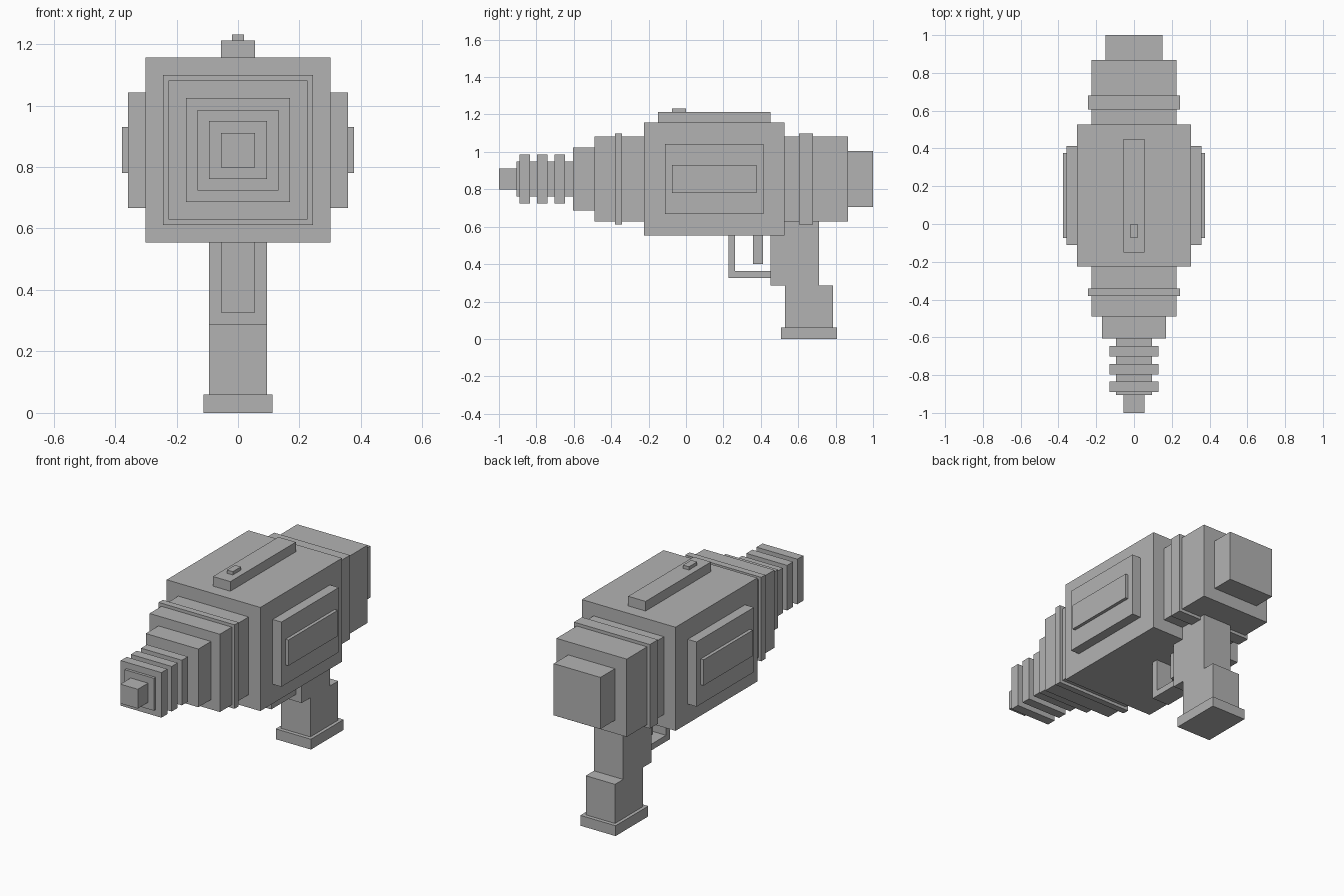
import bpy
import bmesh

cube = bpy.data.objects.get("Cube")
if cube:
    bpy.data.objects.remove(cube, do_unlink=True)

grey = bpy.data.materials.new("plain_grey")
grey.use_nodes = True
grey.diffuse_color = (0.45, 0.45, 0.45, 1)
grey.node_tree.nodes["Principled BSDF"].inputs["Base Color"].default_value = grey.diffuse_color

AXIS = 0.855  # height of the barrel centre line


def prism(name, half_width, outline):
    """Extrude a side outline of (y, z) points across x."""
    bm = bmesh.new()
    face = bm.faces.new([bm.verts.new((-half_width, y, z)) for y, z in outline])
    extruded = bmesh.ops.extrude_face_region(bm, geom=[face])["geom"]
    verts = [v for v in extruded if isinstance(v, bmesh.types.BMVert)]
    bmesh.ops.translate(bm, verts=verts, vec=(2 * half_width, 0, 0))
    bmesh.ops.recalc_face_normals(bm, faces=bm.faces)
    mesh = bpy.data.meshes.new(name)
    bm.to_mesh(mesh)
    bm.free()
    mesh.materials.append(grey)
    obj = bpy.data.objects.new(name, mesh)
    bpy.context.collection.objects.link(obj)
    return obj


def block(name, half_width, y0, y1, z0, z1):
    return prism(name, half_width, [(y0, z0), (y1, z0), (y1, z1), (y0, z1)])


def square(name, half, y0, y1):
    """Block with a square section around the barrel line."""
    return block(name, half, y0, y1, AXIS - half, AXIS + half)


# Body with stepped side panels
square("body", 0.301, -0.225, 0.526)
for side, sign in (("left", 1), ("right", -1)):
    for part, x0, x1, y0, y1, half_z in (("panel", 0.301, 0.358, -0.112, 0.414, 0.188),
                                         ("panel_ridge", 0.358, 0.377, -0.075, 0.376, 0.075)):
        panel = block(f"{side}_{part}", (x1 - x0) / 2, y0, y1, AXIS - half_z, AXIS + half_z)
        panel.location.x = sign * (x0 + x1) / 2

# Top rail and sight
block("top_rail", 0.056, -0.15, 0.451, 1.156, 1.212)
block("sight", 0.019, -0.075, 0, 1.212, 1.231)

# Stepped barrel
square("barrel_collar", 0.226, -0.489, -0.225)
square("collar_band", 0.244, -0.38, -0.342)
square("barrel_step", 0.169, -0.605, -0.489)
square("barrel_core", 0.094, -0.906, -0.605)
for i in range(3):
    y = -0.89 + i * 0.094
    square(f"barrel_ring_{i + 1}", 0.131, y, y + 0.055)
square("muzzle", 0.056, -1, -0.906)

# Rear section
square("rear_housing", 0.226, 0.526, 0.867)
square("rear_band", 0.244, 0.605, 0.68)
square("rear_cap", 0.15, 0.867, 1)

# Grip, butt, trigger and guard
prism("grip", 0.094, [(0.451, 0.556), (0.451, 0.287), (0.53, 0.287), (0.53, 0.06),
                      (0.786, 0.06), (0.786, 0.287), (0.711, 0.287), (0.711, 0.63),
                      (0.526, 0.63), (0.526, 0.556)])
block("grip_base", 0.113, 0.508, 0.808, 0, 0.06)
block("trigger", 0.038, 0.358, 0.412, 0.4, 0.555)
prism("trigger_guard", 0.056, [(0.226, 0.555), (0.226, 0.326), (0.451, 0.326),
                               (0.451, 0.362), (0.263, 0.362), (0.263, 0.555)])
